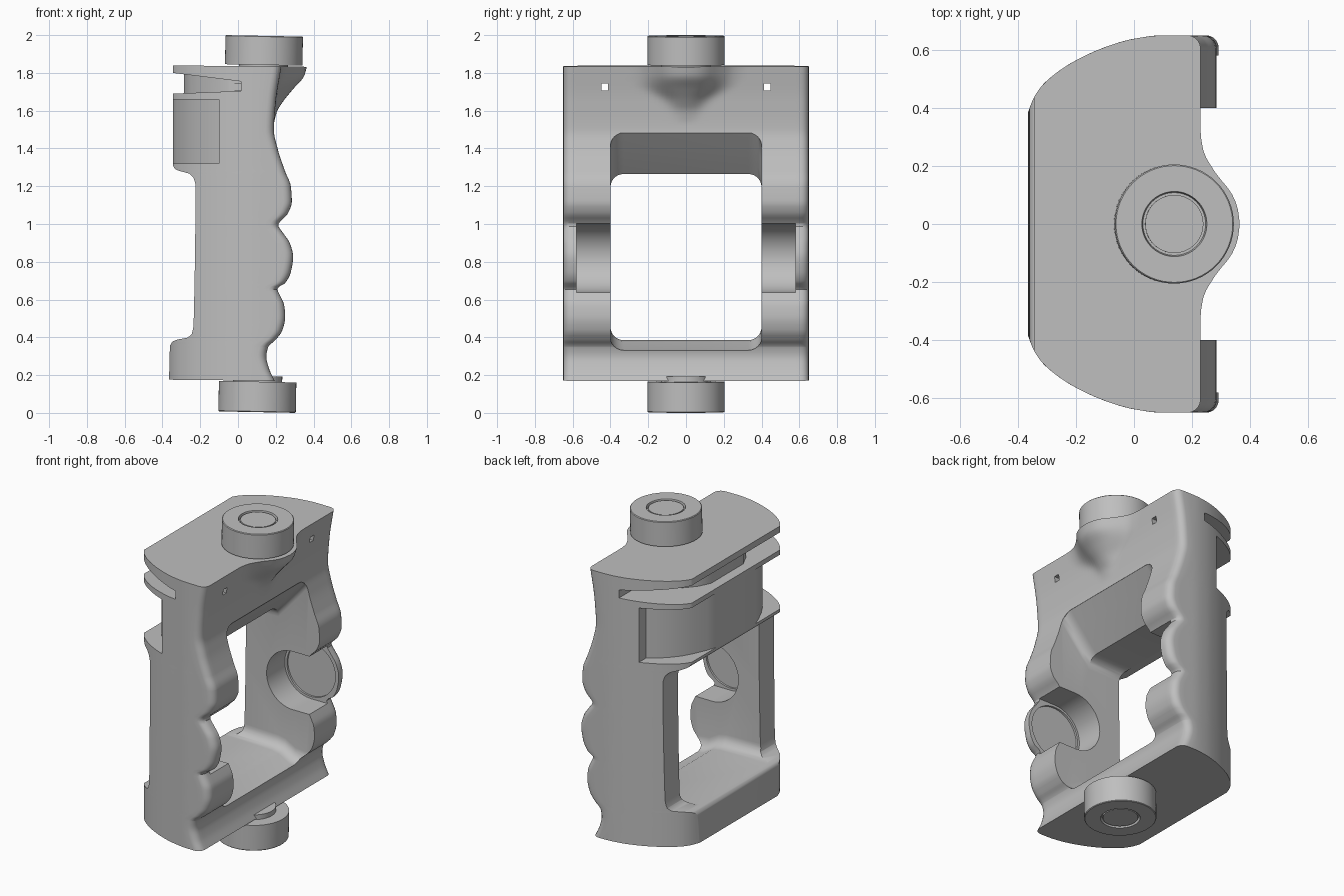
import bpy, bmesh, math
from mathutils import Matrix

cube = bpy.data.objects.get("Cube")
if cube:
    bpy.data.objects.remove(cube, do_unlink=True)

grey = bpy.data.materials.new("plain grey")
grey.use_nodes = True
grey.diffuse_color = (0.52, 0.52, 0.52, 1)
grey.node_tree.nodes["Principled BSDF"].inputs["Base Color"].default_value = (0.52, 0.52, 0.52, 1)


def finish(bm, name):
    bmesh.ops.recalc_face_normals(bm, faces=bm.faces)
    mesh = bpy.data.meshes.new(name)
    bm.to_mesh(mesh)
    bm.free()
    mesh.materials.append(grey)
    obj = bpy.data.objects.new(name, mesh)
    bpy.context.collection.objects.link(obj)
    return obj


def loft(rings, name):
    """Skin a list of equal-length closed rings and cap both ends."""
    bm = bmesh.new()
    rows = [[bm.verts.new(p) for p in ring] for ring in rings]
    n = len(rows[0])
    for a, b in zip(rows, rows[1:]):
        for i in range(n):
            j = (i + 1) % n
            bm.faces.new((a[i], a[j], b[j], b[i]))
    bm.faces.new(rows[0])
    bm.faces.new(rows[-1])
    return finish(bm, name)


def prism(outline, low, high, name):
    """Upright prism whose floor and ceiling heights depend on x."""
    return loft([[(x, y, h(x)) for x, y in outline] for h in (low, high)], name)


def smooth_curve(points):
    """Monotone cubic through (t, value) points with rising t."""
    ts, vs = zip(*points)
    d = [(vs[i + 1] - vs[i]) / (ts[i + 1] - ts[i]) for i in range(len(ts) - 1)]
    m = [d[0]] + [2 * a * b / (a + b) if a * b > 0 else 0 for a, b in zip(d, d[1:])] + [d[-1]]

    def f(t):
        t = min(max(t, ts[0]), ts[-1])
        i = max(k for k in range(len(d)) if ts[k] <= t)
        h = ts[i + 1] - ts[i]
        u = (t - ts[i]) / h
        return (vs[i] * (1 + 2 * u) * (1 - u) ** 2 + h * m[i] * u * (1 - u) ** 2
                + vs[i + 1] * u * u * (3 - 2 * u) + h * m[i + 1] * u * u * (u - 1))
    return f


# Profiles: finger grip, back edge, plan half width and top boss
grip = smooth_curve([(.17, .195), (.235, .165), (.3, .15), (.35, .16), (.39, .2), (.44, .235),
                     (.51, .25), (.57, .245), (.63, .22), (.66, .207), (.69, .25), (.75, .28),
                     (.83, .292), (.9, .275), (.96, .235), (.995, .213), (1.06, .265), (1.12, .285),
                     (1.2, .28), (1.28, .25), (1.4, .21), (1.5, .19), (1.65, .2), (1.84, .23)])
back_points = [(.17, -.365), (.35, -.36), (.375, -.345), (.385, -.32), (.395, -.27),
               (.415, -.245), (.47, -.235), (1.2, -.225), (1.24, -.235), (1.265, -.26),
               (1.275, -.3), (1.285, -.33), (1.31, -.345), (1.84, -.345)]
back = smooth_curve(back_points)
width = smooth_curve([(-.365, .385), (-.345, .435), (-.307, .487), (-.203, .562), (-.083, .615),
                      (0, .638), (.1, .65), (.4, .65)])
boss_height = smooth_curve([(1.54, 0), (1.6, .012), (1.65, .038), (1.72, .085), (1.79, .13), (1.84, .135)])
boss_width = smooth_curve([(1.54, .06), (1.65, .14), (1.75, .27), (1.84, .31)])
boss_shape = smooth_curve([(0, 1), (.15, .96), (.32, .82), (.58, .37), (.82, .07), (1, 0)])


def section(z):
    f, b, r = grip(z), back(z), .045
    half = []
    for i in range(25):
        y = (.65 - r) * i / 24
        half.append((f + boss_height(z) * boss_shape(y / boss_width(z)), y))
    for i in range(1, 6):
        a = math.pi / 2 * i / 5
        half.append((f - r + r * math.cos(a), .65 - r + r * math.sin(a)))
    for i in range(1, 21):
        x = f - r + (b - f + r) * math.sin(math.pi / 2 * i / 20)
        half.append((x, width(x)))
    outline = half + [(x, -y) for x, y in reversed(half[1:])]
    return [(x, y, z - .01 * x) for x, y in outline]


levels = sorted({round(.172 + 1.664 * i / 110, 4) for i in range(111)}
                | {z for z, _ in back_points[1:-1]})
body = loft([section(z) for z in levels], "frame_body")
cutters = []


# Hand opening: rounded rectangle with a flared front
def opening_ring(x, lo, hi, r=.07):
    ring = []
    for k, (sy, cz) in enumerate([(1, hi - r), (-1, hi - r), (-1, lo + r), (1, lo + r)]):
        for i in range(7):
            a = math.pi / 2 * (k + i / 6)
            ring.append((x, sy * (.4 - r) + r * math.cos(a), cz + r * math.sin(a)))
    return ring


cutters.append(loft([opening_ring(*p) for p in [(-.6, .385, 1.265), (0, .385, 1.265),
                                                (.05, .375, 1.32), (.12, .335, 1.4),
                                                (.19, .328, 1.483), (.6, .328, 1.483)]], "opening_cutter"))


# Sockets in the inner faces of both pillars: a round back, open to the front
def socket(side, radius, depth, reach):
    arc = [math.pi * (.5 + i / 32) for i in range(33)]
    outline = [(.1 + radius * math.cos(a), .82 + radius * math.sin(a)) for a in arc]
    outline += [(.1 + reach * math.cos(a), .82 + radius * math.sin(a)) for a in
                [math.pi * (-.5 + i / 32) for i in range(1, 32)]]
    return loft([[(x, side * y, z) for x, z in outline] for y in (.3, depth)], "socket_cutter")


corner = [(-.35, .18), (-.325, .25), (-.29, .33), (-.25, .4), (-.2, .46), (-.15, .505), (-.1, .54)]
for side in (1, -1):
    cutters += [socket(side, .182, .58, 2), socket(side, .168, .592, .168)]
    # Corner pocket below the second plate
    pocket = [(-.1, .8), (-.6, .8), (-.6, .18)] + corner
    cutters.append(prism([(x, side * y) for x, y in pocket],
                         lambda x: 1.32, lambda x: 1.66, "pocket_cutter"))
    # Small square hole through to the groove
    y = side * .43
    cutters.append(prism([(-.5, y - .018), (.5, y - .018), (.5, y + .018), (-.5, y + .018)],
                         lambda x: 1.708, lambda x: 1.744, "hole_cutter"))

# Wedge-shaped groove wrapping the back, under the top plate
core = [(.015, .43), (-.05, .41), (-.1, .38), (-.15, .345), (-.2, .3), (-.25, .235), (-.285, .16)]
groove = ([(.015, -.8), (-.6, -.8), (-.6, .8), (.015, .8)] + core
          + [(x, -y) for x, y in reversed(core)])
cutters.append(prism(groove, lambda x: 1.69 + .04 * (x + .345),
                     lambda x: 1.8 - .125 * (x + .345), "groove_cutter"))

bpy.context.view_layer.objects.active = body
for cutter in cutters:
    cutter.hide_render = True
    mod = body.modifiers.new("cut", 'BOOLEAN')
    mod.operation = 'DIFFERENCE'
    mod.solver = 'EXACT'
    mod.object = cutter
    bpy.ops.object.modifier_apply(modifier=mod.name)
    bpy.data.objects.remove(cutter, do_unlink=True)


# End drums with a ringed inset on the outer face
def drum(name, x, z, height, flip):
    profile = [(0, height - .004), (.1, height - .004), (.1, height - .02), (.108, height - .02),
               (.112, height), (.201, height), (.205, height - .004), (.205, 0), (.13, 0),
               (.13, -.03), (0, -.03)]
    bm = bmesh.new()
    verts = [bm.verts.new((r, 0, h)) for r, h in profile]
    edges = [bm.edges.new(pair) for pair in zip(verts, verts[1:])]
    bmesh.ops.spin(bm, geom=verts + edges, axis=(0, 0, 1), cent=(0, 0, 0),
                   angle=2 * math.pi, steps=64)
    bmesh.ops.remove_doubles(bm, verts=bm.verts, dist=.0005)
    tilt = math.radians(1.1) + (math.pi if flip else 0)
    bm.transform(Matrix.Translation((x, 0, z)) @ Matrix.Rotation(tilt, 4, 'Y'))
    return finish(bm, name)


parts = [body, drum("top_drum", .136, 1.842, .154, False), drum("bottom_drum", .104, .165, .161, True)]
bpy.ops.object.select_all(action='DESELECT')
for part in parts:
    part.select_set(True)
bpy.context.view_layer.objects.active = body
bpy.ops.object.shade_smooth_by_angle(angle=math.radians(30))
